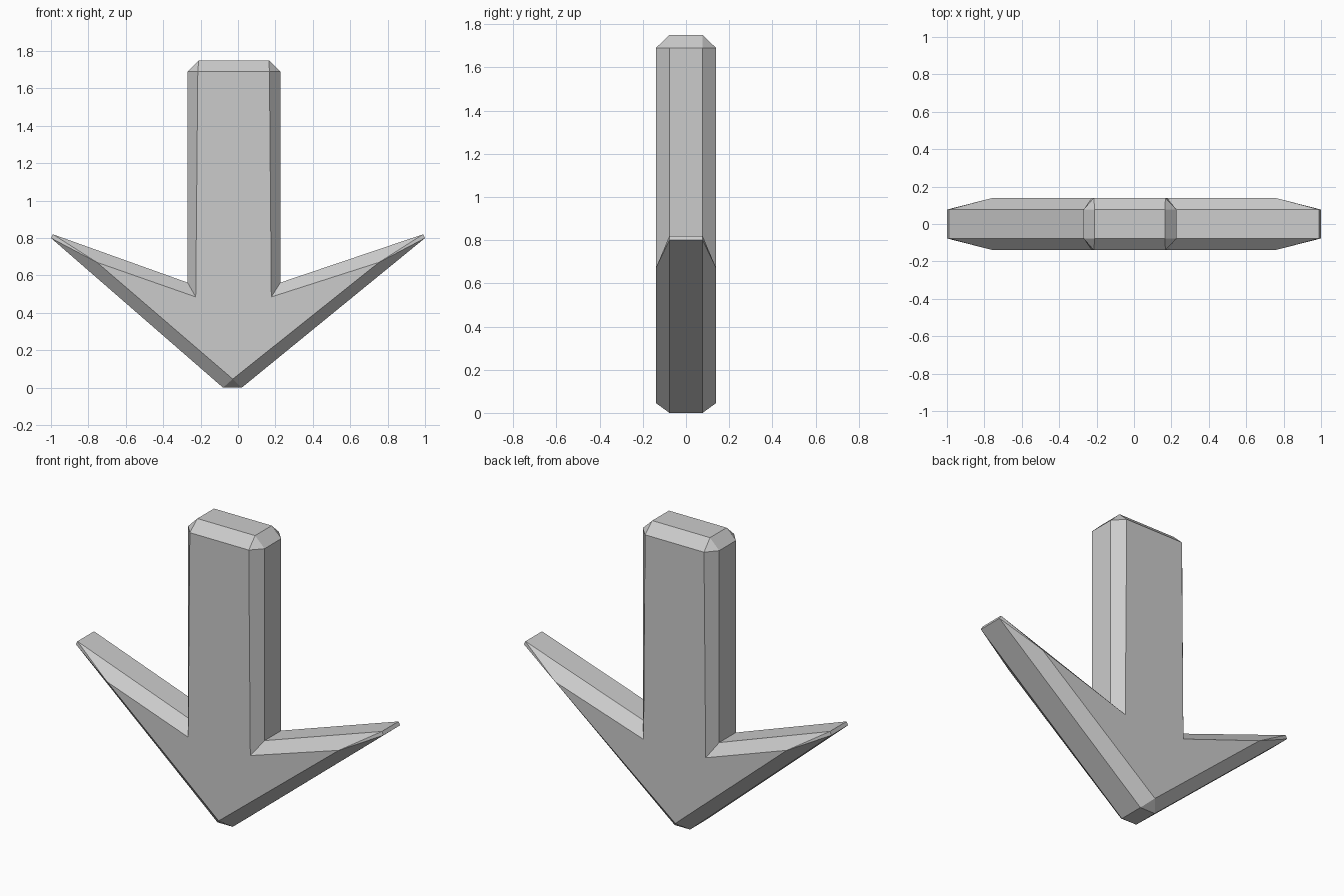
import bpy, bmesh

if "Cube" in bpy.data.objects:
    bpy.data.objects.remove(bpy.data.objects["Cube"])

# Each corner: (point on the flat face, matching point(s) on the outer rim), clockwise in x, z
corners = [
    ((-0.215, 1.69), [(-0.27, 1.69), (-0.21, 1.75)]),   # stem top left
    ((0.168, 1.69), [(0.165, 1.75), (0.227, 1.69)]),    # stem top right
    ((0.178, 0.485), [(0.227, 0.562)]),                 # right notch
    ((0.754, 0.67), [(0.99, 0.82), (1.0, 0.80)]),       # right barb tip
    ((-0.028, 0.046), [(0.02, 0.0), (-0.08, 0.0)]),     # bottom point
    ((-0.754, 0.67), [(-1.0, 0.80), (-0.99, 0.82)]),    # left barb tip
    ((-0.226, 0.485), [(-0.27, 0.562)]),                # left notch
]
FACE_Y, RIM_Y = 0.14, 0.077

bm = bmesh.new()


def half(side):
    """Flat arrow face with its bevel; returns the rim vertices in order."""
    face = [bm.verts.new((x, side * FACE_Y, z)) for (x, z), _ in corners]
    rim = [[bm.verts.new((x, side * RIM_Y, z)) for x, z in r] for _, r in corners]
    bm.faces.new(face)
    for i in range(len(corners)):
        j = (i + 1) % len(corners)
        bm.faces.new((face[i], face[j], rim[j][0], rim[i][-1]))
        if len(rim[i]) == 2:
            bm.faces.new((face[i], rim[i][1], rim[i][0]))
    return [v for r in rim for v in r]


# Front and back halves joined by the outer wall
front, back = half(-1), half(1)
for i in range(len(front)):
    j = (i + 1) % len(front)
    bm.faces.new((front[i], front[j], back[j], back[i]))
bmesh.ops.recalc_face_normals(bm, faces=bm.faces)

mesh = bpy.data.meshes.new("down_arrow")
bm.to_mesh(mesh)
bm.free()
bpy.context.collection.objects.link(bpy.data.objects.new("down_arrow", mesh))
